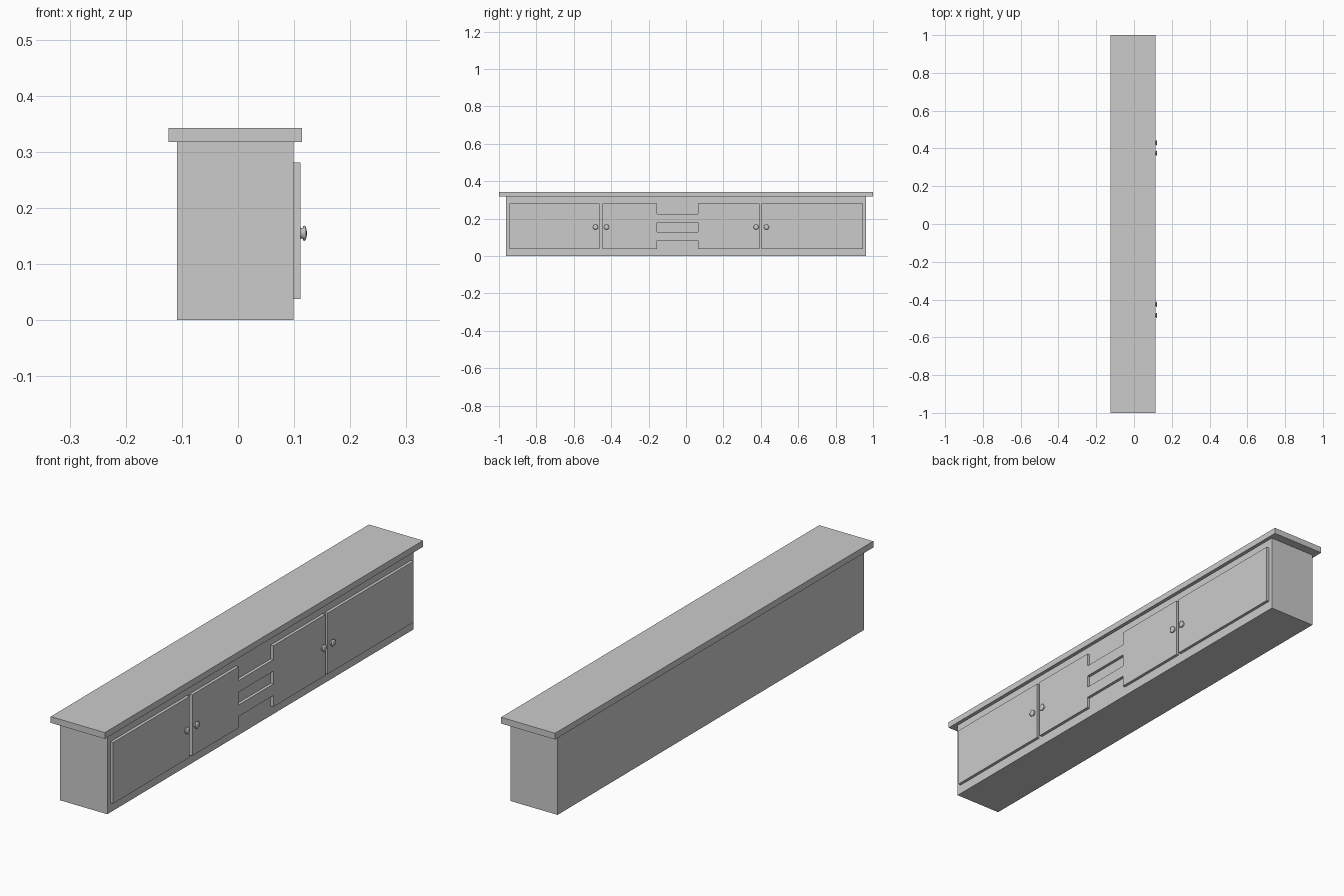
import bpy, bmesh, math
from mathutils import Matrix

if "Cube" in bpy.data.objects:
    bpy.data.objects.remove(bpy.data.objects["Cube"])

FRONT = 0.099      # cabinet face the doors sit on
DOOR = 0.111       # outer face of the doors
Z0, Z1 = 0.038, 0.281


def finish(name, bm):
    bmesh.ops.recalc_face_normals(bm, faces=bm.faces)
    mesh = bpy.data.meshes.new(name)
    bm.to_mesh(mesh)
    bm.free()
    obj = bpy.data.objects.new(name, mesh)
    bpy.context.collection.objects.link(obj)
    return obj


def box(name, x, y, z):
    bm = bmesh.new()
    size = [b - a for a, b in (x, y, z)]
    mid = [(a + b) / 2 for a, b in (x, y, z)]
    bmesh.ops.create_cube(bm, size=1, matrix=Matrix.Translation(mid) @ Matrix.Diagonal((*size, 1)))
    return finish(name, bm)


def knob(name, y, z=0.155):
    # Turned profile: (distance out from door, radius)
    profile = [(0, 0.011), (0.002, 0.009), (0.004, 0.009), (0.005, 0.0125),
               (0.007, 0.0138), (0.009, 0.0125), (0.011, 0.008), (0.012, 0)]
    bm = bmesh.new()
    verts = [bm.verts.new((DOOR + d, y, z + r)) for d, r in profile]
    edges = [bm.edges.new(pair) for pair in zip(verts, verts[1:])]
    bmesh.ops.spin(bm, geom=verts + edges, cent=(DOOR, y, z), axis=(1, 0, 0),
                   angle=math.tau, steps=24)
    bmesh.ops.remove_doubles(bm, verts=bm.verts, dist=0.0001)
    obj = finish(name, bm)
    for poly in obj.data.polygons:
        poly.use_smooth = True


# Carcass and overhanging top
box("cabinet_body", (-0.109, FRONT), (-0.963, 0.963), (0, 0.318))
box("table_top", (-0.124, 0.114), (-1, 1), (0.318, 0.343))

# Outer doors
box("outer_door_left", (FRONT, DOOR), (-0.944, -0.463), (Z0, Z1))
box("outer_door_right", (FRONT, DOOR), (0.405, 0.945), (Z0, Z1))

# Inner doors joined by two flush rails: grid of cells with gaps left open
ys = [-0.446, -0.154, 0.064, 0.392]
zs = [Z0, 0.083, 0.129, 0.18, 0.226, Z1]
bm = bmesh.new()
grid = [[bm.verts.new((FRONT, y, z)) for z in zs] for y in ys]
for i in range(3):
    for j in range(5):
        if i != 1 or j in (1, 3):
            bm.faces.new((grid[i][j], grid[i + 1][j], grid[i + 1][j + 1], grid[i][j + 1]))
loose = [v for v in bm.verts if not v.link_faces]
bmesh.ops.delete(bm, geom=loose, context='VERTS')
ext = bmesh.ops.extrude_face_region(bm, geom=bm.faces[:], use_keep_orig=True)
moved = [g for g in ext["geom"] if isinstance(g, bmesh.types.BMVert)]
bmesh.ops.translate(bm, vec=(DOOR - FRONT, 0, 0), verts=moved)
finish("inner_doors_with_rails", bm)

# Knobs
for i, y in enumerate((-0.484, -0.425, 0.375, 0.430)):
    knob(f"door_knob_{i + 1}", y)
